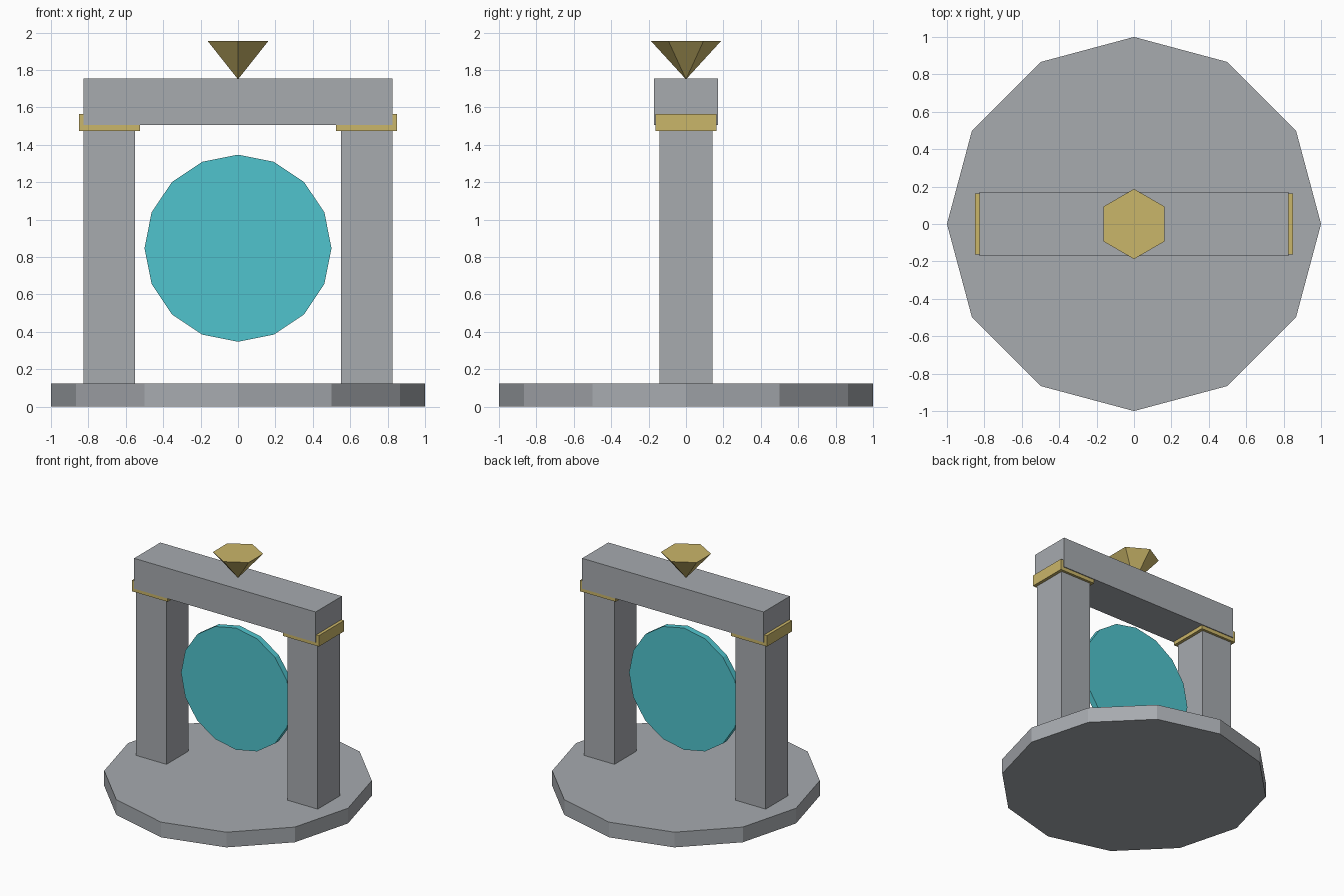
import bpy
import math

if "Cube" in bpy.data.objects:
    bpy.data.objects.remove(bpy.data.objects["Cube"])


def material(name, rgb):
    m = bpy.data.materials.new(name)
    m.diffuse_color = (*rgb, 1.0)
    m.use_nodes = True
    m.node_tree.nodes["Principled BSDF"].inputs["Base Color"].default_value = m.diffuse_color
    return m


STONE = material("grey stone", (0.385, 0.405, 0.43))
GOLD = material("pale gold", (0.59, 0.465, 0.143))
TEAL = material("teal glow", (0.08, 0.55, 0.61))


def finish(name, mat):
    ob = bpy.context.object
    ob.name = name
    ob.data.materials.append(mat)
    bpy.ops.object.transform_apply(location=False, rotation=True, scale=True)
    return ob


def box(name, mat, x0, x1, half_depth, z0, z1):
    bpy.ops.mesh.primitive_cube_add(size=1, location=((x0 + x1) / 2, 0, (z0 + z1) / 2))
    bpy.context.object.scale = (x1 - x0, 2 * half_depth, z1 - z0)
    return finish(name, mat)


# Twelve-sided base slab
bpy.ops.mesh.primitive_cylinder_add(vertices=12, radius=1, depth=0.125, location=(0, 0, 0.0625))
finish("base", STONE)

# Pillars with gold bands near the top
for label, s in (("left", -1), ("right", 1)):
    px = sorted((s * 0.55, s * 0.825))
    bx = sorted((s * 0.525, s * 0.85))
    box(label + "_pillar", STONE, *px, 0.143, 0.125, 1.505)
    box(label + "_band", GOLD, *bx, 0.163, 1.475, 1.565)

# Lintel across the pillars
box("lintel", STONE, -0.825, 0.825, 0.17, 1.505, 1.755)

# Upright sixteen-sided disc floating in the gateway
bpy.ops.mesh.primitive_cylinder_add(vertices=16, radius=0.5, depth=0.05,
                                    location=(0, 0, 0.847), rotation=(math.pi / 2, 0, 0))
finish("portal_disc", TEAL)

# Six-sided gem balanced on its point
bpy.ops.mesh.primitive_cone_add(vertices=6, radius1=0, radius2=0.1875, depth=0.205,
                                location=(0, 0, 1.8525))
finish("gem", GOLD)
